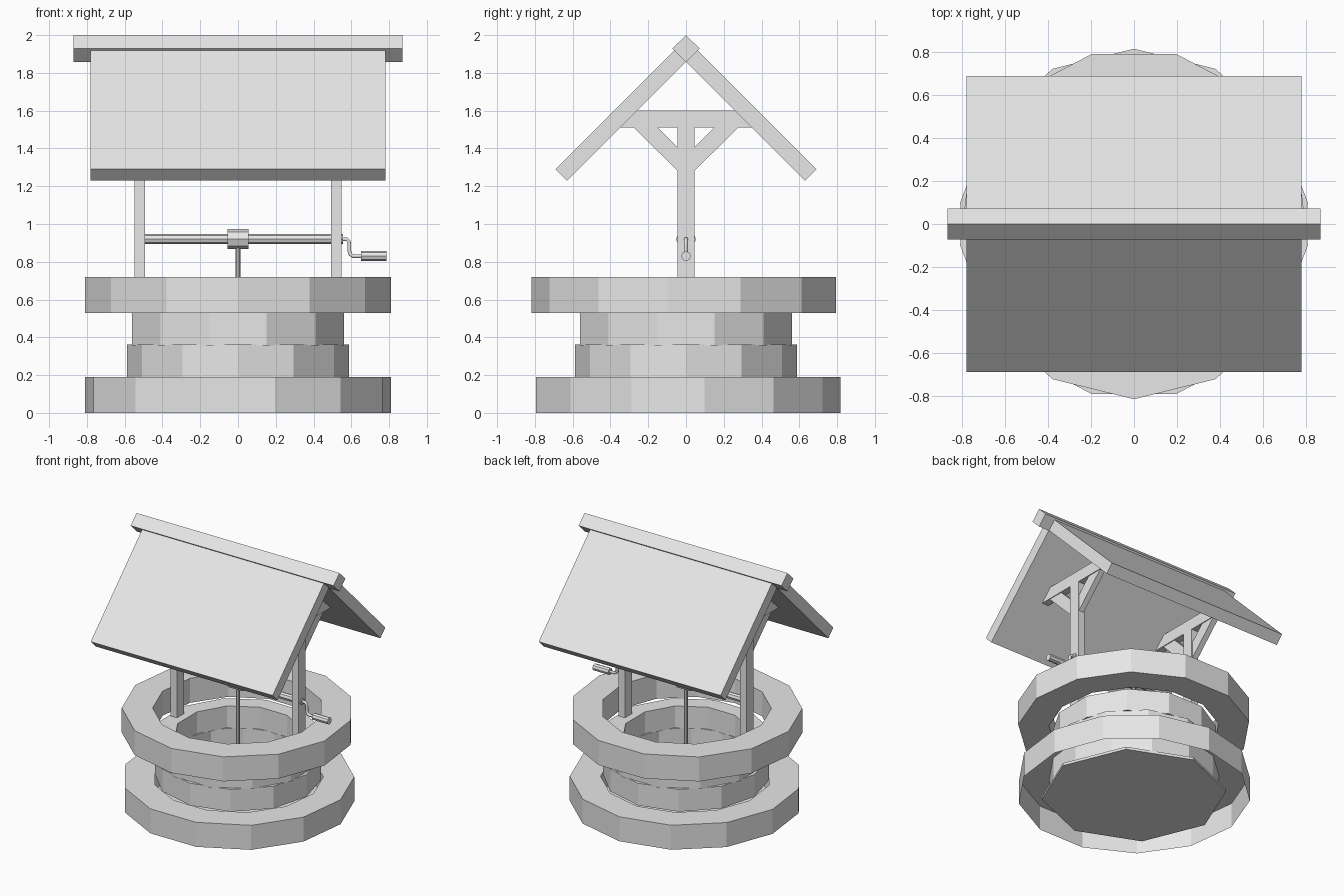
import bpy, bmesh, math
from mathutils import Vector

cube = bpy.data.objects.get("Cube")
if cube:
    bpy.data.objects.remove(cube, do_unlink=True)

grey = bpy.data.materials.new("plain_grey")
grey.use_nodes = True
colour = (0.8, 0.8, 0.8, 1)
grey.diffuse_color = colour
grey.node_tree.nodes["Principled BSDF"].inputs["Base Color"].default_value = colour


def finish(name, bm):
    bmesh.ops.recalc_face_normals(bm, faces=bm.faces)
    mesh = bpy.data.meshes.new(name)
    bm.to_mesh(mesh)
    bm.free()
    mesh.materials.append(grey)
    obj = bpy.data.objects.new(name, mesh)
    bpy.context.collection.objects.link(obj)
    return obj


def ring(name, sides, outer, inner, z0, z1, turn, open_bottom=False):
    """Faceted stone ring; turn is the angle of its first corner."""
    bm = bmesh.new()
    profile = [(inner, z0), (inner, z1), (outer, z1), (outer, z0)]
    loops = []
    for i in range(sides):
        a = math.radians(turn) + math.tau * i / sides
        loops.append([bm.verts.new((r * math.cos(a), r * math.sin(a), z)) for r, z in profile])
    for i in range(sides):
        a, b = loops[i], loops[(i + 1) % sides]
        for j in range(3 if open_bottom else 4):
            k = (j + 1) % 4
            bm.faces.new((a[j], b[j], b[k], a[k]))
    return finish(name, bm)


def prism(name, outline, x0, x1):
    """Extrude a (y, z) outline along x."""
    bm = bmesh.new()
    face = bm.faces.new([bm.verts.new((x0, y, z)) for y, z in outline])
    moved = bmesh.ops.extrude_face_region(bm, geom=[face])["geom"]
    verts = [v for v in moved if isinstance(v, bmesh.types.BMVert)]
    bmesh.ops.translate(bm, verts=verts, vec=(x1 - x0, 0, 0))
    return finish(name, bm)


def rod(name, start, end, radius, sides=8):
    start, end = Vector(start), Vector(end)
    axis = end - start
    bm = bmesh.new()
    bmesh.ops.create_cone(bm, cap_ends=True, segments=sides, radius1=radius,
                          radius2=radius, depth=axis.length)
    bm.transform(axis.to_track_quat("Z", "Y").to_matrix().to_4x4())
    bmesh.ops.translate(bm, verts=bm.verts, vec=(start + end) / 2)
    return finish(name, bm)


# Stone wall
ring("base_ring", 13, 0.817, 0.6, 0, 0.19, 90, open_bottom=True)
ring("lower_wall", 12, 0.587, 0.45, 0.19, 0.362, 0)
ring("upper_wall", 12, 0.58, 0.45, 0.358, 0.53, 15)
ring("rim_ring", 13, 0.817, 0.6, 0.53, 0.72, -90)
rod("well_floor", (0, 0, 0), (0, 0, 0.02), 0.65)

# Roof and ridge
prism("roof", [(-0.69, 1.29), (0, 1.98), (0.69, 1.29),
               (0.63, 1.23), (0, 1.86), (-0.63, 1.23)], -0.78, 0.78)
prism("ridge_beam", [(0, 1.857), (0.072, 1.929), (0, 2.0), (-0.072, 1.929)], -0.87, 0.87)

# Posts, cross beams and braces at both ends
for side, x in (("right", -0.52), ("left", 0.52)):
    x0, x1 = x - 0.028, x + 0.028
    prism(side + "_post", [(-0.044, 0.5), (0.044, 0.5), (0.044, 1.51), (-0.044, 1.51)], x0, x1)
    prism(side + "_cross_beam", [(-0.35, 1.51), (0.35, 1.51), (0.26, 1.6), (-0.26, 1.6)], x0, x1)
    for end, s in (("front", -1), ("back", 1)):
        brace = [(0.044, 1.28), (0.275, 1.51), (0.15, 1.51), (0.044, 1.405)]
        prism(f"{side}_{end}_brace", [(s * y, z) for y, z in brace], x0 + 0.006, x1 - 0.006)

# Axle, spool and rope
rod("axle", (-0.5, 0, 0.92), (0.555, 0, 0.92), 0.026)
rod("spool", (-0.055, 0, 0.92), (0.055, 0, 0.92), 0.053)
rod("rope", (0, 0, 0.3), (0, 0, 0.9), 0.013)

# Bent crank arm
curve = bpy.data.curves.new("crank_arm", "CURVE")
curve.dimensions = "3D"
curve.bevel_depth = 0.011
curve.bevel_resolution = 1
curve.use_fill_caps = True
path = [(0.545, 0.92), (0.575, 0.92), (0.587, 0.908), (0.59, 0.89),
        (0.59, 0.855), (0.595, 0.838), (0.61, 0.83), (0.66, 0.83)]
spline = curve.splines.new("POLY")
spline.points.add(len(path) - 1)
for point, (x, z) in zip(spline.points, path):
    point.co = (x, 0, z, 1)
curve.materials.append(grey)
bpy.context.collection.objects.link(bpy.data.objects.new("crank_arm", curve))

# Crank handle
rod("crank_handle", (0.65, 0, 0.83), (0.785, 0, 0.83), 0.026)
